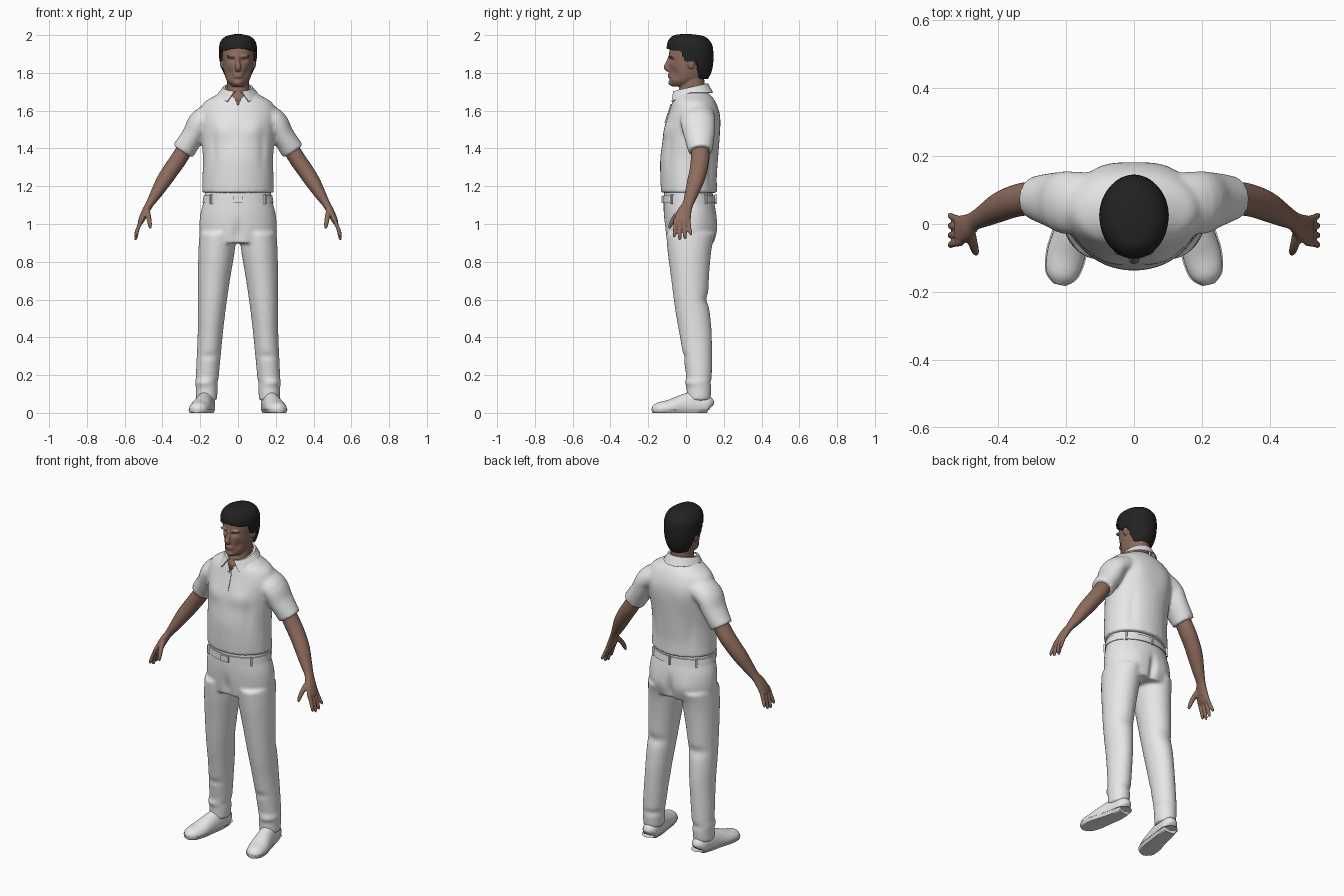
import bpy, bmesh, math
from mathutils import Vector, Matrix

cube = bpy.data.objects.get("Cube")
if cube:
    bpy.data.objects.remove(cube)


def material(name, rgb):
    m = bpy.data.materials.new(name)
    m.use_nodes = True
    m.diffuse_color = (*rgb, 1)
    m.node_tree.nodes["Principled BSDF"].inputs["Base Color"].default_value = (*rgb, 1)
    return m


WHITE = material("white cloth", (0.8, 0.8, 0.8))
SKIN = material("brown skin", (0.27, 0.15, 0.11))
BLACK = material("black hair", (0.016, 0.016, 0.017))


def spline(rows, steps):
    """Smoothly subdivide a list of number rows."""
    out, n = [], len(rows)
    for i in range(n - 1):
        quad = [rows[max(i - 1, 0)], rows[i], rows[i + 1], rows[min(i + 2, n - 1)]]
        for k in range(steps):
            t = k / steps
            out.append([b + 0.5 * t * (c - a + t * (2*a - 5*b + 4*c - d + t * (3*(b - c) + d - a)))
                        for a, b, c, d in zip(*quad)])
    return out + [list(rows[-1])]


def tube(bm, rows, side=1, ref=(0, 1, 0), upright=False, seg=32, steps=4):
    """Loft rings; each row is x, y, z, radius across, radius along ref."""
    rows = spline(rows, steps)
    centres = [Vector(r[:3]) for r in rows]
    rings = []
    for i, r in enumerate(rows):
        axis = centres[min(i + 1, len(rows) - 1)] - centres[max(i - 1, 0)]
        axis = Vector((0, 0, 1)) if upright else axis.normalized()
        v = Vector(ref)
        v = (v - axis * v.dot(axis)).normalized()
        u = v.cross(axis)
        ring = []
        for k in range(seg):
            a = math.tau * k / seg
            p = centres[i] + u * r[3] * math.cos(a) + v * r[4] * math.sin(a)
            ring.append(bm.verts.new((p.x * side, p.y, p.z)))
        rings.append(ring)
    faces = [bm.faces.new(rings[0]), bm.faces.new(rings[-1])]
    for a, b in zip(rings, rings[1:]):
        faces += [bm.faces.new((a[k], a[(k + 1) % seg], b[(k + 1) % seg], b[k])) for k in range(seg)]
    bmesh.ops.recalc_face_normals(bm, faces=faces)


def body(bm, rows, side=1, **kw):
    """Level rings; each row is z, half width, front y, back y and optional centre x."""
    tube(bm, [(r[4] if len(r) > 4 else 0, (r[2] + r[3]) / 2, r[0], r[1], (r[3] - r[2]) / 2)
              for r in rows], side, upright=True, **kw)


def ball(bm, loc, radii):
    bmesh.ops.create_uvsphere(bm, u_segments=20, v_segments=12, radius=1,
                              matrix=Matrix.Translation(loc) @ Matrix.Diagonal((*radii, 1)))


def box(bm, loc, size, turn=0):
    bmesh.ops.create_cube(bm, size=1, matrix=Matrix.Translation(loc)
                          @ Matrix.Rotation(turn, 4, "Z") @ Matrix.Diagonal((*size, 1)))


def finish(bm, name, mat, voxel=0, smooth=0, thick=0, target=None):
    mesh = bpy.data.meshes.new(name)
    bm.to_mesh(mesh)
    bm.free()
    ob = bpy.data.objects.new(name, mesh)
    bpy.context.collection.objects.link(ob)
    bpy.ops.object.select_all(action="DESELECT")
    ob.select_set(True)
    bpy.context.view_layer.objects.active = ob
    if voxel:
        m = ob.modifiers.new("blend", "REMESH")
        m.mode, m.voxel_size = "VOXEL", voxel
    if smooth:
        m = ob.modifiers.new("relax", "SMOOTH")
        m.factor, m.iterations = 0.5, smooth
    if target:
        m = ob.modifiers.new("wrap", "SHRINKWRAP")
        m.target, m.wrap_method, m.offset = target, "PROJECT", 0.004
        m.use_project_y = True
    if thick:
        m = ob.modifiers.new("thickness", "SOLIDIFY")
        m.thickness, m.offset = thick, 0
    for m in list(ob.modifiers):
        bpy.ops.object.modifier_apply(modifier=m.name)
    ob.data.materials.clear()
    ob.data.materials.append(mat)
    bpy.ops.object.shade_smooth_by_angle(angle=math.radians(50))
    return ob


def sculpt(ob, strokes):
    """Push vertices by a soft brush: centre, radii, offset."""
    for centre, radii, push in strokes:
        for v in ob.data.vertices:
            d = sum(((v.co[i] - centre[i]) / radii[i]) ** 2 for i in range(3))
            if d < 6:
                v.co += Vector(push) * math.exp(-d)


# Shirt: torso and sleeves blended, with an open neck
bm = bmesh.new()
body(bm, [(1.165, .19, -.132, .165), (1.25, .188, -.136, .163), (1.35, .186, -.136, .17),
          (1.45, .194, -.122, .177), (1.55, .205, -.102, .18), (1.6, .203, -.087, .174),
          (1.645, .178, -.073, .157), (1.675, .13, -.062, .137), (1.705, .08, -.045, .108)], seg=48)
for s in (1, -1):
    tube(bm, [(.11, .06, 1.59, .065, .085), (.195, .062, 1.545, .064, .092),
              (.237, .07, 1.47, .06, .082), (.292, .077, 1.385, .062, .064)], s)
shirt = finish(bm, "shirt", WHITE, voxel=.009, smooth=5)
for s in (1, -1):
    sculpt(shirt, [((.09*s, -.11, 1.5), (.07, .08, .05), (0, -.012, 0)),
                   ((.13*s, -.11, 1.4), (.02, .06, .09), (0, .007, 0)),
                   ((.1*s, .17, 1.53), (.07, .06, .08), (0, .008, 0)),
                   ((.12*s, .15, 1.3), (.02, .06, .1), (0, -.008, 0))])
bm = bmesh.new()
bm.from_mesh(shirt.data)
opening = [f for f in bm.faces if f.calc_center_median().y < .03
           and abs(f.calc_center_median().x) < (f.calc_center_median().z - 1.635) * .6]
bmesh.ops.delete(bm, geom=opening, context="FACES")
bm.to_mesh(shirt.data)
bm.free()

# Button placket pressed onto the chest
bm = bmesh.new()
bmesh.ops.create_grid(bm, x_segments=4, y_segments=16, size=1, matrix=Matrix.Translation((0, -.25, 1.585))
                      @ Matrix.Rotation(math.pi / 2, 4, "X") @ Matrix.Diagonal((.013, .05, 1, 1)))
finish(bm, "shirt_placket", WHITE, thick=.004, target=shirt)

# Folded collar with two points
bm = bmesh.new()
grid = []
for k in range(41):
    t = k / 40
    row = []
    for start, rx, ry, z, drop in ((10, .068, .083, 1.74, .04), (14, .078, .092, 1.742, .042),
                                   (34, .1, .117, 1.695, .058)):
        a = math.radians(start + (360 - 2 * start) * t)
        c = math.cos(a)
        fall = drop * (c + 1) / 2 if drop < .05 else drop * max(0, c)
        row.append(bm.verts.new((rx * math.sin(a), .023 - ry * c, z - fall)))
    grid.append(row)
for a, b in zip(grid, grid[1:]):
    for j in range(2):
        bm.faces.new((a[j], a[j + 1], b[j + 1], b[j]))
finish(bm, "shirt_collar", WHITE, thick=.007)

# Trousers: hips and legs blended
hips = [(.9, .195, -.103, .15), (.97, .205, -.112, .165), (1.05, .2, -.118, .162),
        (1.12, .182, -.118, .148), (1.18, .174, -.115, .14)]
bm = bmesh.new()
body(bm, hips, seg=48)
for s in (1, -1):
    body(bm, [(.95, .098, -.105, .15, .106), (.85, .096, -.097, .133, .114), (.72, .086, -.08, .122, .126),
              (.6, .077, -.065, .119, .135), (.5, .071, -.05, .13, .142), (.4, .066, -.032, .137, .148),
              (.2, .061, 0, .137, .162), (.1, .057, .003, .133, .166), (.065, .056, .005, .128, .166)], s)
trousers = finish(bm, "trousers", WHITE, voxel=.009, smooth=5)
sculpt(trousers, [((0, .16, .95), (.02, .05, .07), (0, -.02, 0)),
                  ((0, -.11, .95), (.025, .05, .06), (0, .012, 0))])
for s in (1, -1):
    sculpt(trousers, [((.1*s, .15, .98), (.06, .06, .06), (0, .008, 0)),
                      ((.14*s, .12, .6), (.08, .05, .03), (0, -.01, 0)),
                      ((.15*s, -.03, .3), (.06, .05, .02), (0, .006, 0)),
                      ((.16*s, .0, .16), (.07, .2, .018), (.008*s, -.008, 0))])

# Belt, buckle and loops
bm = bmesh.new()
body(bm, [(z, w + .004, f - .006, b + .006) for z, w, f, b in
          ((1.11, .184, -.118, .15), (1.15, .178, -.117, .144))], seg=64, steps=2)
finish(bm, "belt", WHITE)
bm = bmesh.new()
box(bm, (0, -.126, 1.13), (.05, .008, .036))
finish(bm, "belt_buckle", WHITE)
bm = bmesh.new()
for deg in (40, 140, 220, 270, 320):
    a = math.radians(deg)
    box(bm, (.187 * math.cos(a), .015 - .141 * math.sin(a), 1.13), (.009, .015, .05), -a + math.pi / 2)
finish(bm, "belt_loops", WHITE)

for s, label in ((1, "left"), (-1, "right")):
    # Arm, palm, fingers and thumb
    bm = bmesh.new()
    tube(bm, [(.25, .075, 1.45, .042, .044), (.31, .075, 1.35, .044, .049), (.355, .066, 1.285, .043, .047),
              (.395, .05, 1.225, .04, .044), (.437, .027, 1.155, .03, .035), (.468, .01, 1.105, .021, .029),
              (.49, -.008, 1.065, .02, .038), (.514, -.02, 1.015, .016, .044), (.52, -.022, 1, .01, .038)], s)
    for i, tip in enumerate((.93, .915, .92, .94)):
        y, end = -.054 + .022 * i, -.062 + .029 * i
        tube(bm, [(.508, y, 1.03, .011, .011), (.53, (y + end) / 2, .975, .0105, .0105),
                  (.541, end, tip + .01, .009, .009), (.542, end, tip, .004, .004)], s, seg=12)
    tube(bm, [(.482, -.02, 1.075, .015, .016), (.473, -.06, 1.035, .014, .014),
              (.466, -.082, .995, .011, .011), (.464, -.088, .975, .005, .005)], s, seg=12)
    finish(bm, label + "_arm", SKIN, voxel=.005, smooth=3)

    # Shoe with a flat sole
    last = [(.161, .131, .03, .02, .02), (.163, .115, .04, .042, .05), (.172, .05, .042, .046, .072),
            (.185, -.02, .036, .05, .06), (.2, -.09, .026, .056, .043),
            (.213, -.15, .02, .045, .034), (.219, -.178, .018, .016, .014)]
    for part, grow, top in (("shoe", 0, 1), ("sole", .004, .018)):
        bm = bmesh.new()
        tube(bm, [(x, y, z, a + grow, b + grow) for x, y, z, a, b in last], s, ref=(0, 0, 1))
        for v in bm.verts:
            v.co.z = min(max(v.co.z, 0), top)
        bmesh.ops.remove_doubles(bm, verts=bm.verts, dist=.0002)
        finish(bm, label + "_" + part, WHITE)

# Head, neck, nose, lips, chin, brows and ears blended
bm = bmesh.new()
body(bm, [(1.58, .055, -.03, .09), (1.66, .062, -.057, .1), (1.7, .06, -.04, .1), (1.8, .058, -.02, .095)])
body(bm, [(1.728, .03, -.074, .02), (1.75, .054, -.086, .06), (1.78, .068, -.088, .1),
          (1.82, .077, -.09, .118), (1.86, .081, -.09, .127), (1.9, .083, -.09, .129),
          (1.94, .081, -.083, .125), (1.965, .068, -.065, .108), (1.983, .045, -.035, .08)], seg=48)
tube(bm, [(0, -.085, 1.885, .009, .01), (0, -.097, 1.85, .011, .012), (0, -.104, 1.828, .017, .014),
          (0, -.092, 1.813, .014, .01)], seg=16)
for z in (1.792, 1.78):
    ball(bm, (0, -.085, z), (.026, .013, .007))
ball(bm, (0, -.075, 1.748), (.024, .019, .017))
for s in (1, -1):
    ball(bm, (.034*s, -.078, 1.888), (.027, .017, .008))
    ball(bm, (.086*s, .028, 1.852), (.009, .02, .032))
head = finish(bm, "head", SKIN, voxel=.0045, smooth=3)
for s in (1, -1):
    sculpt(head, [((.033*s, -.085, 1.868), (.02, .03, .011), (0, .011, 0)),
                  ((.05*s, -.07, 1.8), (.02, .03, .025), (-.004*s, .007, 0))])

# Hair: a shell trimmed along the hairline
bm = bmesh.new()
body(bm, [(1.755, .056, -.05, .1), (1.8, .077, -.08, .127), (1.85, .09, -.09, .138), (1.9, .095, -.094, .139),
          (1.94, .094, -.096, .135), (1.97, .083, -.087, .118), (1.99, .057, -.062, .088),
          (2, .012, -.01, .02)], seg=80, steps=10)


def above_hairline(p):
    if p.z > 1.93 - .015 * abs(p.x) / .09:
        return True
    if p.z > 1.862:
        return p.y > -.03 + (1.92 - p.z) * .4
    return p.z > 1.768 and p.y > .05 + (1.862 - p.z) * .2


bmesh.ops.delete(bm, geom=[f for f in bm.faces if not above_hairline(f.calc_center_median())], context="FACES")
hair = finish(bm, "hair", BLACK, smooth=4, thick=.012)
sculpt(hair, [((.02, -.05, 1.995), (.05, .03, .03), (0, -.004, .003))])
